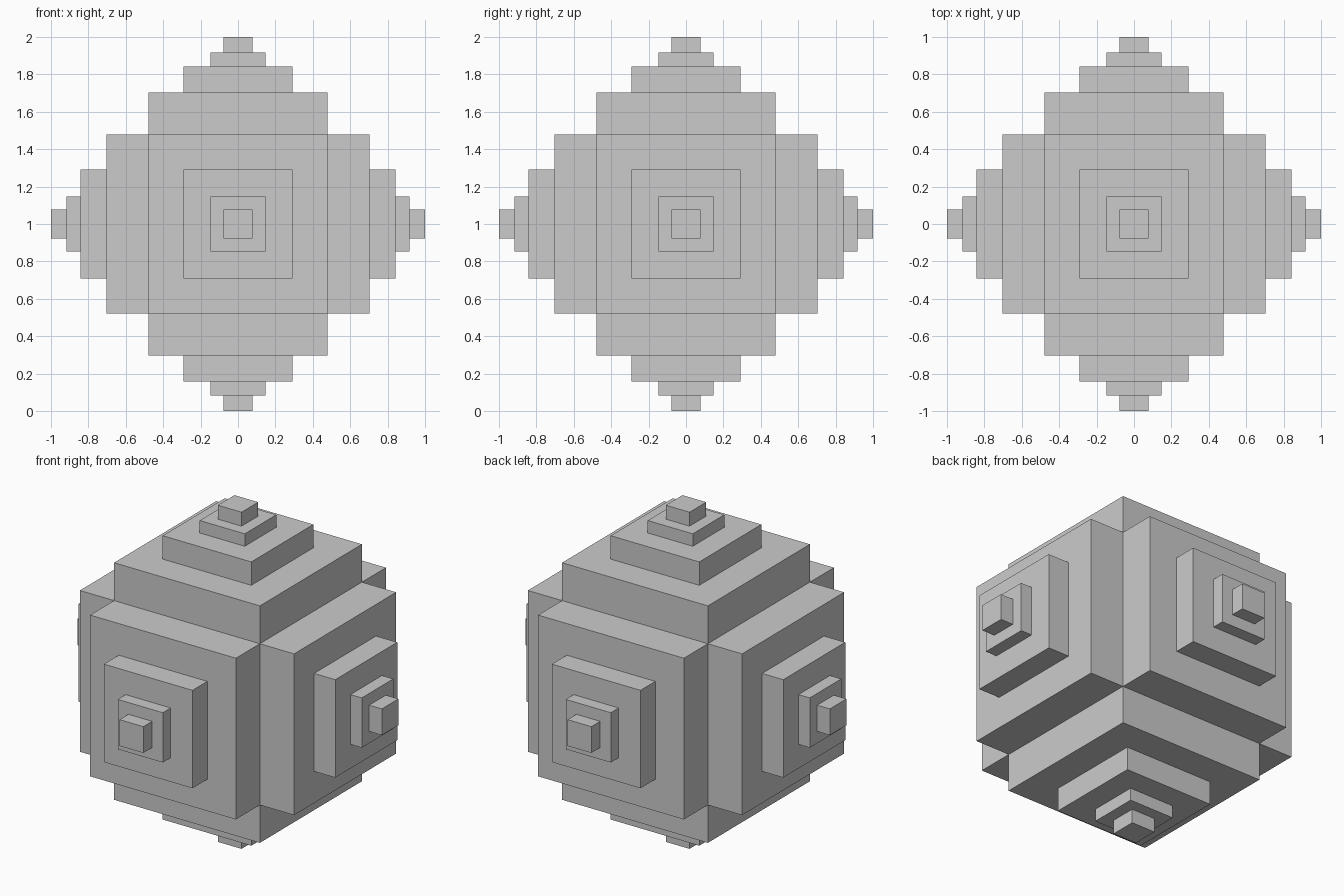
import bpy, bmesh

if "Cube" in bpy.data.objects:
    bpy.data.objects.remove(bpy.data.objects["Cube"])

# (half width of square tier, distance of its outer face from the centre)
CORE = 0.479
TIERS = [(CORE, 0.704), (0.291, 0.843), (0.148, 0.917), (0.078, 1.0)]

bm = bmesh.new()
bmesh.ops.create_cube(bm, size=2 * CORE)

# Grow a stepped pyramid out of all six cube faces at once
faces = bm.faces[:]
half, reach = CORE, CORE
for new_half, new_reach in TIERS:
    if new_half < half:
        bmesh.ops.inset_individual(bm, faces=faces, thickness=half - new_half,
                                   use_even_offset=True)
    faces = bmesh.ops.extrude_discrete_faces(bm, faces=faces)["faces"]
    for f in faces:
        f.normal_update()
        step = f.normal * (new_reach - reach)
        for v in f.verts:
            v.co += step
    half, reach = new_half, new_reach

bmesh.ops.remove_doubles(bm, verts=bm.verts[:], dist=0.0001)
bmesh.ops.recalc_face_normals(bm, faces=bm.faces[:])
bmesh.ops.translate(bm, verts=bm.verts[:], vec=(0, 0, 1))

# Single closed, flat-shaded body
mesh = bpy.data.meshes.new("stepped_cube")
bm.to_mesh(mesh)
bm.free()
body = bpy.data.objects.new("stepped_cube", mesh)
bpy.context.collection.objects.link(body)
